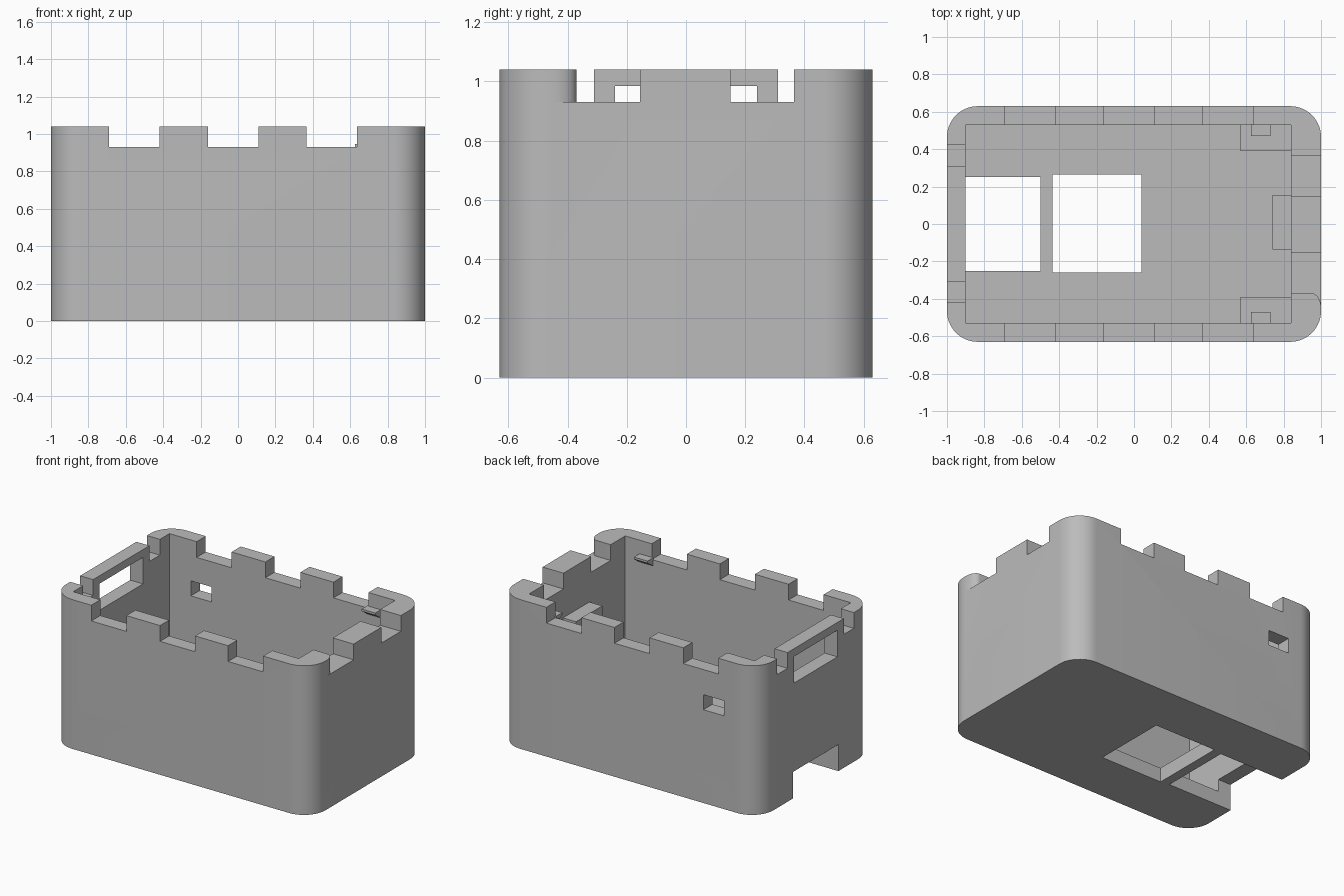
import bpy, bmesh, math

cube = bpy.data.objects.get("Cube")
if cube:
    bpy.data.objects.remove(cube, do_unlink=True)

grey = bpy.data.materials.new("plain grey")
grey.use_nodes = True
grey.diffuse_color = (0.5, 0.5, 0.5, 1)
grey.node_tree.nodes["Principled BSDF"].inputs["Base Color"].default_value = (0.5, 0.5, 0.5, 1)

HEIGHT, NOTCH_Z, FLOOR = 1.04, 0.93, 0.1
X, Y, RADIUS = 1.0, 0.63, 0.165
IN_LEFT, IN_RIGHT, IN_Y = -0.9, 0.84, 0.53


def prism(name, outline, z0, z1):
    """Extrude a plan outline between two heights."""
    bm = bmesh.new()
    face = bm.faces.new([bm.verts.new((x, y, z0)) for x, y in outline])
    top = bmesh.ops.extrude_face_region(bm, geom=[face])["geom"]
    bmesh.ops.translate(bm, vec=(0, 0, z1 - z0),
                        verts=[v for v in top if isinstance(v, bmesh.types.BMVert)])
    bmesh.ops.recalc_face_normals(bm, faces=bm.faces)
    mesh = bpy.data.meshes.new(name)
    bm.to_mesh(mesh)
    bm.free()
    mesh.materials.append(grey)
    obj = bpy.data.objects.new(name, mesh)
    bpy.context.collection.objects.link(obj)
    return obj


def box(name, x0, x1, y0, y1, z0, z1):
    return prism(name, [(x0, y0), (x1, y0), (x1, y1), (x0, y1)], z0, z1)


def arc(cx, cy, rx, ry, start, end, steps):
    angles = [math.radians(start + (end - start) * i / steps) for i in range(steps + 1)]
    return [(cx + rx * math.cos(a), cy + ry * math.sin(a)) for a in angles]


def cut(target, cutter):
    bpy.context.view_layer.objects.active = target
    mod = target.modifiers.new("cut", "BOOLEAN")
    mod.operation, mod.solver, mod.object = "DIFFERENCE", "EXACT", cutter
    bpy.ops.object.modifier_apply(modifier=mod.name)
    bpy.data.objects.remove(cutter, do_unlink=True)


# Rounded outer shell, hollowed above the floor
outline = []
for i, (sx, sy) in enumerate([(1, 1), (-1, 1), (-1, -1), (1, -1)]):
    outline += arc(sx * (X - RADIUS), sy * (Y - RADIUS), RADIUS, RADIUS, i * 90, i * 90 + 90, 14)
shell = prism("case_shell", outline, 0, HEIGHT)
cut(shell, box("cavity", IN_LEFT, IN_RIGHT, -IN_Y, IN_Y, FLOOR, 1.2))

# Notches in the long walls
for x0, x1 in [(-0.69, -0.42), (-0.16, 0.11), (0.365, 0.635)]:
    cut(shell, box("long_wall_notch", x0, x1, -0.8, 0.8, NOTCH_Z, 1.2))

# Notches in the end walls; the front one on the thick wall has a rounded corner
for y0, y1 in [(-0.42, -0.31), (0.31, 0.425)]:
    cut(shell, box("thin_wall_notch", -1.2, -0.8, y0, y1, NOTCH_Z, 1.2))
cut(shell, box("thick_wall_notch", 0.8, 1.2, 0.15, 0.365, NOTCH_Z, 1.2))
rounded = [(0.8, -0.155), (0.8, -0.37)] + arc(0.95, -0.45, 0.05, 0.08, 90, 0, 8)
cut(shell, prism("rounded_notch", rounded + [(1.2, -0.45), (1.2, -0.155)], NOTCH_Z, 1.2))

# Openings: end window, side port, bottom slot and floor hole
cut(shell, box("end_window", -1.2, -0.8, -0.24, 0.24, 0.8, 0.985))
cut(shell, box("side_port", -0.735, -0.575, 0.4, 0.8, 0.65, 0.755))
cut(shell, box("bottom_slot", -1.2, -0.5, -0.25, 0.25, -0.1, 0.185))
cut(shell, box("floor_hole", -0.435, 0.04, -0.26, 0.265, -0.1, 0.3))

bpy.ops.object.select_all(action="DESELECT")
shell.select_set(True)
bpy.context.view_layer.objects.active = shell
bpy.ops.object.shade_smooth_by_angle(angle=math.radians(25))

# Inner support post on the thick wall
box("support_post", 0.74, IN_RIGHT + 0.01, -0.135, 0.155, FLOOR - 0.01, 0.73)

# Low corner blocks and snap catches on both long walls
for side, s in [("front", -1), ("back", 1)]:
    box(side + "_corner_block", 0.57, IN_RIGHT + 0.01, s * 0.39, s * (IN_Y + 0.01),
        FLOOR - 0.01, 0.25)
    catch = box(side + "_snap_catch", 0.625, 0.73, s * 0.47, s * (IN_Y + 0.005), 0.885, 0.945)
    for v in catch.data.vertices:  # slope the underside back to the wall
        if v.co.z < 0.9 and abs(v.co.y) < 0.5:
            v.co.z = 0.93
